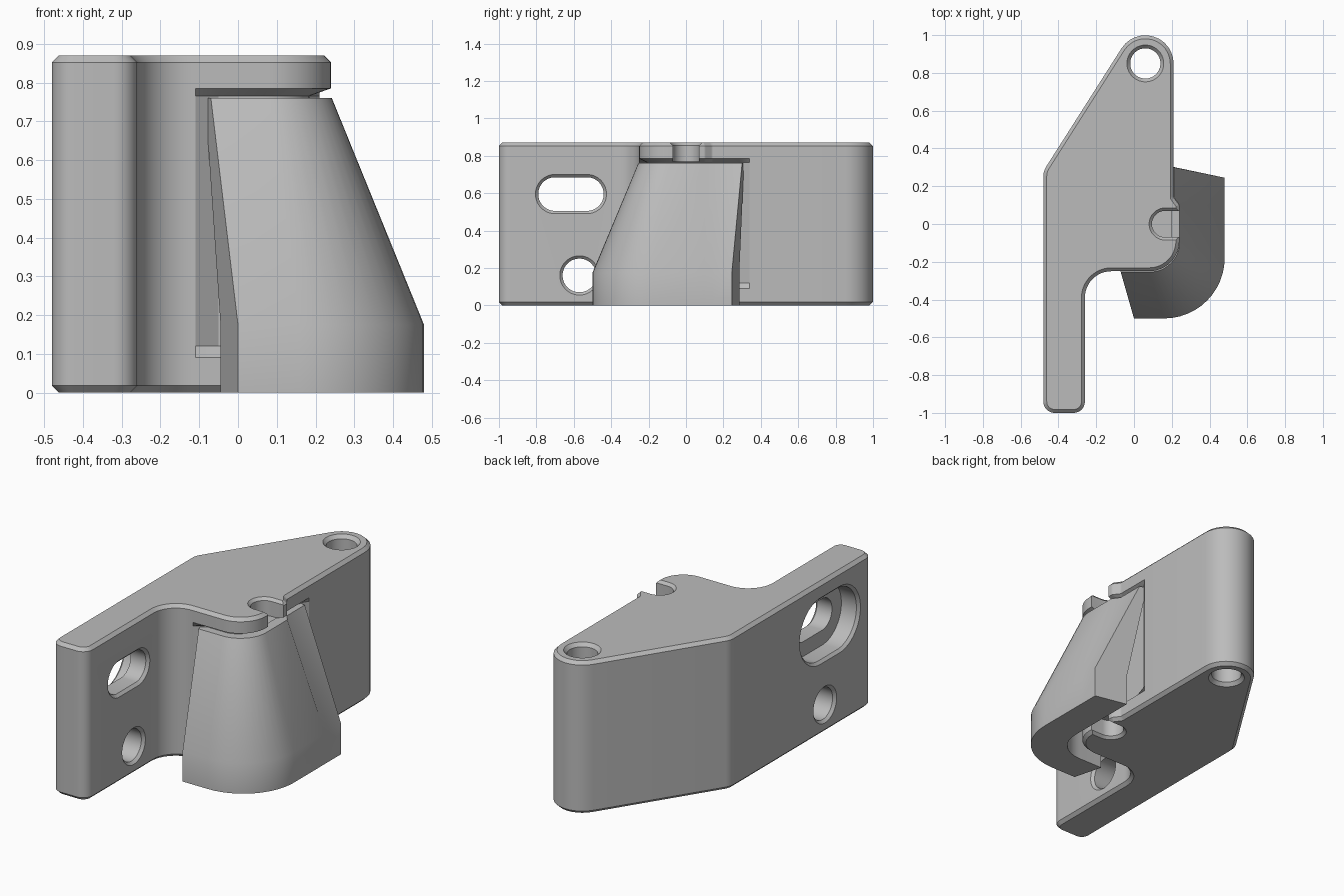
import bpy, bmesh, math
from mathutils import Vector

cube = bpy.data.objects.get("Cube")
if cube:
    bpy.data.objects.remove(cube, do_unlink=True)

grey = bpy.data.materials.new("plain grey")
grey.use_nodes = True
grey.diffuse_color = (0.5, 0.5, 0.5, 1)
grey.node_tree.nodes["Principled BSDF"].inputs["Base Color"].default_value = (0.5, 0.5, 0.5, 1)


def rounded(points, closed=True, steps=12):
    """Round the corners of an (x, y, radius) path."""
    out = []
    n = len(points)
    for i, (x, y, r) in enumerate(points):
        p = Vector((x, y))
        if r == 0 or (not closed and i in (0, n - 1)):
            out.append(p)
            continue
        a = (Vector(points[i - 1][:2]) - p).normalized()
        b = (Vector(points[(i + 1) % n][:2]) - p).normalized()
        half = a.angle(b) / 2
        centre = p + (a + b).normalized() * r / math.sin(half)
        start = p + a * r / math.tan(half) - centre
        end = p + b * r / math.tan(half) - centre
        turn = math.atan2(start.x * end.y - start.y * end.x, start.dot(end))
        for k in range(steps + 1):
            t = turn * k / steps
            c, s = math.cos(t), math.sin(t)
            out.append(centre + Vector((start.x * c - start.y * s, start.x * s + start.y * c)))
    return out


def inset(loop, d):
    """Move an anticlockwise outline inwards."""
    out = []
    for i, p in enumerate(loop):
        a = (p - loop[i - 1]).normalized()
        b = (loop[(i + 1) % len(loop)] - p).normalized()
        n1, n2 = Vector((-a.y, a.x)), Vector((-b.y, b.x))
        out.append(p + (n1 + n2) * d / (1 + n1.dot(n2)))
    return out


def at(loop, z):
    return [Vector((p.x, p.y, z)) for p in loop]


def loft(name, sections):
    """Join closed sections of equal length and cap both ends."""
    bm = bmesh.new()
    rings = [[bm.verts.new(p) for p in s] for s in sections]
    n = len(rings[0])
    for lo, hi in zip(rings, rings[1:]):
        for i in range(n):
            j = (i + 1) % n
            bm.faces.new((lo[i], lo[j], hi[j], hi[i]))
    bm.faces.new(rings[0][::-1])
    bm.faces.new(rings[-1])
    bmesh.ops.recalc_face_normals(bm, faces=bm.faces)
    mesh = bpy.data.meshes.new(name)
    bm.to_mesh(mesh)
    bm.free()
    obj = bpy.data.objects.new(name, mesh)
    mesh.materials.append(grey)
    bpy.context.collection.objects.link(obj)
    return obj


def slot(cx, cy, half, r):
    """Oblong outline, long in its first axis; a circle when half is 0."""
    out = []
    for k in range(48):
        t = 2 * math.pi * (k + 0.5) / 48
        out.append(Vector((cx + math.copysign(half, math.cos(t)) + r * math.cos(t),
                           cy + r * math.sin(t))))
    return out


def cut(target, cutter):
    cutter.hide_render = True
    mod = target.modifiers.new("cut", "BOOLEAN")
    mod.operation, mod.solver, mod.object = "DIFFERENCE", "EXACT", cutter
    bpy.context.view_layer.objects.active = target
    bpy.ops.object.modifier_apply(modifier=mod.name)
    bpy.data.objects.remove(cutter, do_unlink=True)


def smooth(obj):
    bpy.ops.object.select_all(action="DESELECT")
    obj.select_set(True)
    bpy.context.view_layer.objects.active = obj
    bpy.ops.object.shade_smooth_by_angle(angle=math.radians(30))


# Bracket body: plate outline with a shallow waist around the front corner
def outline(d):
    return rounded([
        (-0.48, -1, 0.06), (-0.26, -1, 0.06), (-0.26, -0.25, 0.14),
        (-0.11, -0.25, 0), (-0.05, -0.25 + d, 0),
        (0.24 - 1.4 * d, -0.25 + d, 0.16 - d), (0.24 - 1.4 * d, 0.1, 0.02),
        (0.21 - d, 0.14, 0.02), (0.21 - d, 0.28, 0), (0.21, 0.34, 0),
        (0.21, 1.364, 0.15), (-0.48, 0.28, 0.1)])


full, waist = outline(0), outline(0.04)
edge = inset(full, 0.018)
body = loft("bracket_body", [
    at(edge, 0), at(full, 0.018), at(full, 0.09), at(waist, 0.12),
    at(waist, 0.765), at(full, 0.785), at(full, 0.852), at(edge, 0.87)])

# Vertical pivot hole with chamfered rims
cut(body, loft("pivot_cutter", [at(slot(0.06, 0.85, 0, r), z) for z, r in (
    (-0.02, 0.115), (0.02, 0.08), (0.85, 0.08), (0.89, 0.115))]))

# Open notch in the upper and lower lips
cut(body, loft("upper_notch_cutter", [at(slot(0.365, 0, 0.2, r), z) for z, r in (
    (0.77, 0.07), (0.855, 0.07), (0.885, 0.1))]))
cut(body, loft("lower_notch_cutter", [at(slot(0.365, 0, 0.2, r), z) for z, r in (
    (-0.015, 0.1), (0.015, 0.07), (0.11, 0.07))]))


# Holes through the arm: a counterbored slot and a round hole
def arm_cutter(name, y, z, half, profile):
    return loft(name, [[Vector((x, p.x, p.y)) for p in slot(y, z, half, r)]
                       for x, r in profile])


cut(body, arm_cutter("slot_cutter", -0.615, 0.595, 0.085, (
    (-0.5, 0.21), (-0.465, 0.175), (-0.37, 0.175), (-0.37, 0.09),
    (-0.275, 0.09), (-0.24, 0.125))))
cut(body, arm_cutter("round_hole_cutter", -0.57, 0.16, 0, (
    (-0.5, 0.125), (-0.465, 0.09), (-0.275, 0.09), (-0.24, 0.125))))
smooth(body)


# Flared shroud wrapped around the front corner
def wall(front, corner, radius, back, step):
    side = corner[0]
    return rounded([(*front, 0), (*corner, radius), (side, 0.1, 0),
                    (side - step, 0.14, 0), (*back, 0)], closed=False)


outer_low = wall((0, -0.5), (0.48, -0.5), 0.32, (0.48, 0.245), 0)
outer_top = wall((-0.07, -0.255), (0.242, -0.255), 0.16, (0.212, 0.3), 0.03)
inner_low = wall((-0.045, -0.33), (0.29, -0.33), 0.18, (0.29, 0.285), 0)
inner_top = wall((-0.085, -0.205), (0.18, -0.205), 0.12, (0.17, 0.31), 0.01)
layers = [at(outer_low, 0), at(outer_low, 0.175), at(outer_top, 0.76),
          at(inner_top, 0.76), at(inner_low, 0.175), at(inner_low, 0)]
shroud = loft("flared_shroud", list(zip(*layers)))
smooth(shroud)
